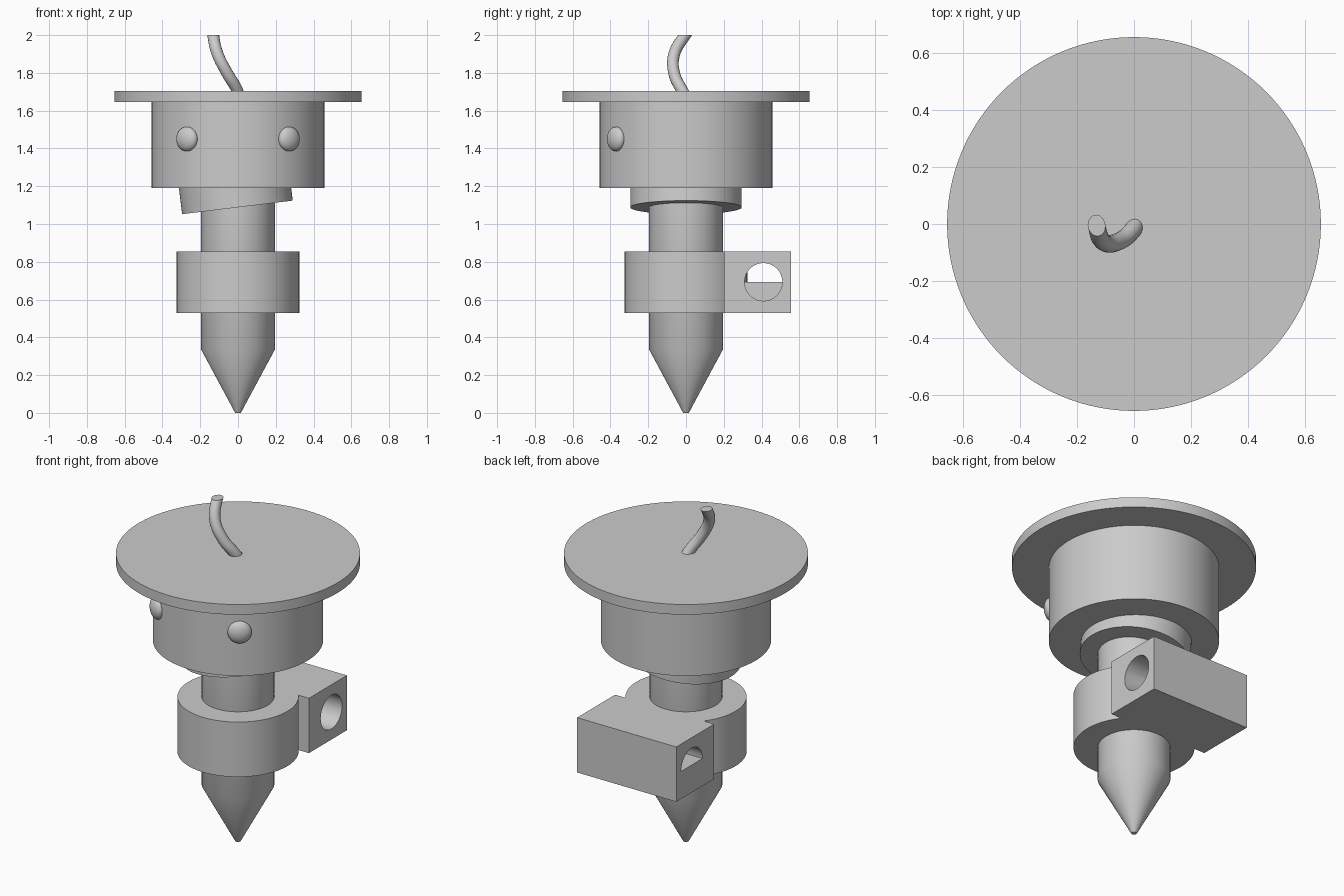
import bpy, bmesh, math
from mathutils import Vector

cube = bpy.data.objects.get("Cube")
if cube:
    bpy.data.objects.remove(cube, do_unlink=True)

grey = bpy.data.materials.new("plain grey")
grey.use_nodes = True
GREY = (0.6, 0.6, 0.6, 1)
grey.diffuse_color = GREY
grey.node_tree.nodes["Principled BSDF"].inputs["Base Color"].default_value = GREY


def activate(ob):
    bpy.ops.object.select_all(action='DESELECT')
    ob.select_set(True)
    bpy.context.view_layer.objects.active = ob


def finish(ob, name):
    ob.name = name
    ob.data.materials.clear()
    ob.data.materials.append(grey)
    activate(ob)
    bpy.ops.object.shade_smooth_by_angle(angle=math.radians(30))
    return ob


def cylinder(r, z0, z1, sides=96):
    bpy.ops.mesh.primitive_cylinder_add(vertices=sides, radius=r, depth=z1 - z0,
                                        location=(0, 0, (z0 + z1) / 2))
    return bpy.context.object


def box(low, high):
    low, high = Vector(low), Vector(high)
    bpy.ops.mesh.primitive_cube_add(size=1, location=(low + high) / 2)
    ob = bpy.context.object
    ob.scale = high - low
    return ob


def combine(ob, tool, operation):
    """Apply a boolean and discard the tool."""
    mod = ob.modifiers.new("combine", 'BOOLEAN')
    mod.operation, mod.object, mod.solver = operation, tool, 'EXACT'
    activate(ob)
    bpy.ops.object.modifier_apply(modifier=mod.name)
    bpy.data.objects.remove(tool, do_unlink=True)


# Pointed shaft: turned profile
profile = [(0.015, 0), (0.195, 0.335), (0.195, 1.2)]
bm = bmesh.new()
rings = []
SIDES = 96
for r, z in profile:
    rings.append([bm.verts.new((r * math.cos(math.tau * i / SIDES),
                                r * math.sin(math.tau * i / SIDES), z))
                  for i in range(SIDES)])
for a, b in zip(rings, rings[1:]):
    for i in range(SIDES):
        j = (i + 1) % SIDES
        bm.faces.new((a[i], a[j], b[j], b[i]))
bm.faces.new(rings[0][::-1])
bm.faces.new(rings[-1])
mesh = bpy.data.meshes.new("shaft")
bm.to_mesh(mesh)
bm.free()
shaft = bpy.data.objects.new("shaft", mesh)
bpy.context.collection.objects.link(shaft)
finish(shaft, "shaft")

# Body and top plate
finish(cylinder(0.457, 1.19, 1.65), "body")
finish(cylinder(0.655, 1.645, 1.705, 128), "top_plate")

# Tilted ring under the body
ring = cylinder(0.295, 0, 0.2)
tilt = math.radians(-7)
ring.rotation_euler.y = tilt
ring.location = Vector((-0.003, 0, 1.088)) + 0.1 * Vector((math.sin(tilt), 0, math.cos(tilt)))
finish(ring, "tilted_ring")

# Clamp: round collar joined to a rear block with a stepped cross hole
block = box((-0.325, 0.2, 0.53), (0.325, 0.555, 0.855))
bore = cylinder(0.1, -0.5, 0.5, 64)
bore.rotation_euler.y = math.pi / 2
bore.location = (0, 0.41, 0.693)
combine(bore, box((-0.6, 0.2, 0.5), (0.15, 0.6, 0.693)), 'DIFFERENCE')
combine(block, bore, 'DIFFERENCE')
collar = cylinder(0.325, 0.53, 0.855)
combine(collar, block, 'UNION')
finish(collar, "clamp_collar")

# Flattened studs on the front
for side, name in ((1, "left_stud"), (-1, "right_stud")):
    bpy.ops.mesh.primitive_uv_sphere_add(segments=32, ring_count=16, radius=0.065,
                                         location=(side * 0.27, -0.37, 1.45))
    stud = bpy.context.object
    stud.scale.y = 0.58
    stud.rotation_euler.z = side * math.atan2(0.27, 0.37)
    finish(stud, name)

# Curled cable, trimmed level at the top
path = [(0.01, 0.01, 1.66), (-0.005, -0.022, 1.71), (-0.058, -0.063, 1.8),
        (-0.108, -0.062, 1.9), (-0.131, -0.005, 2.0), (-0.135, 0.04, 2.06)]
curve = bpy.data.curves.new("cable", 'CURVE')
curve.dimensions = '3D'
curve.bevel_depth = 0.031
curve.bevel_resolution = 6
spline = curve.splines.new('BEZIER')
spline.bezier_points.add(len(path) - 1)
for point, co in zip(spline.bezier_points, path):
    point.co = co
    point.handle_left_type = point.handle_right_type = 'AUTO'
cable = bpy.data.objects.new("cable", curve)
bpy.context.collection.objects.link(cable)
activate(cable)
bpy.ops.object.convert(target='MESH')
cable = bpy.context.object
bm = bmesh.new()
bm.from_mesh(cable.data)
cut = bmesh.ops.bisect_plane(bm, geom=bm.verts[:] + bm.edges[:] + bm.faces[:],
                             plane_co=(0, 0, 2), plane_no=(0, 0, 1), clear_outer=True)
bmesh.ops.edgeloop_fill(bm, edges=[e for e in cut["geom_cut"]
                                   if isinstance(e, bmesh.types.BMEdge)])
bm.to_mesh(cable.data)
bm.free()
finish(cable, "cable")
